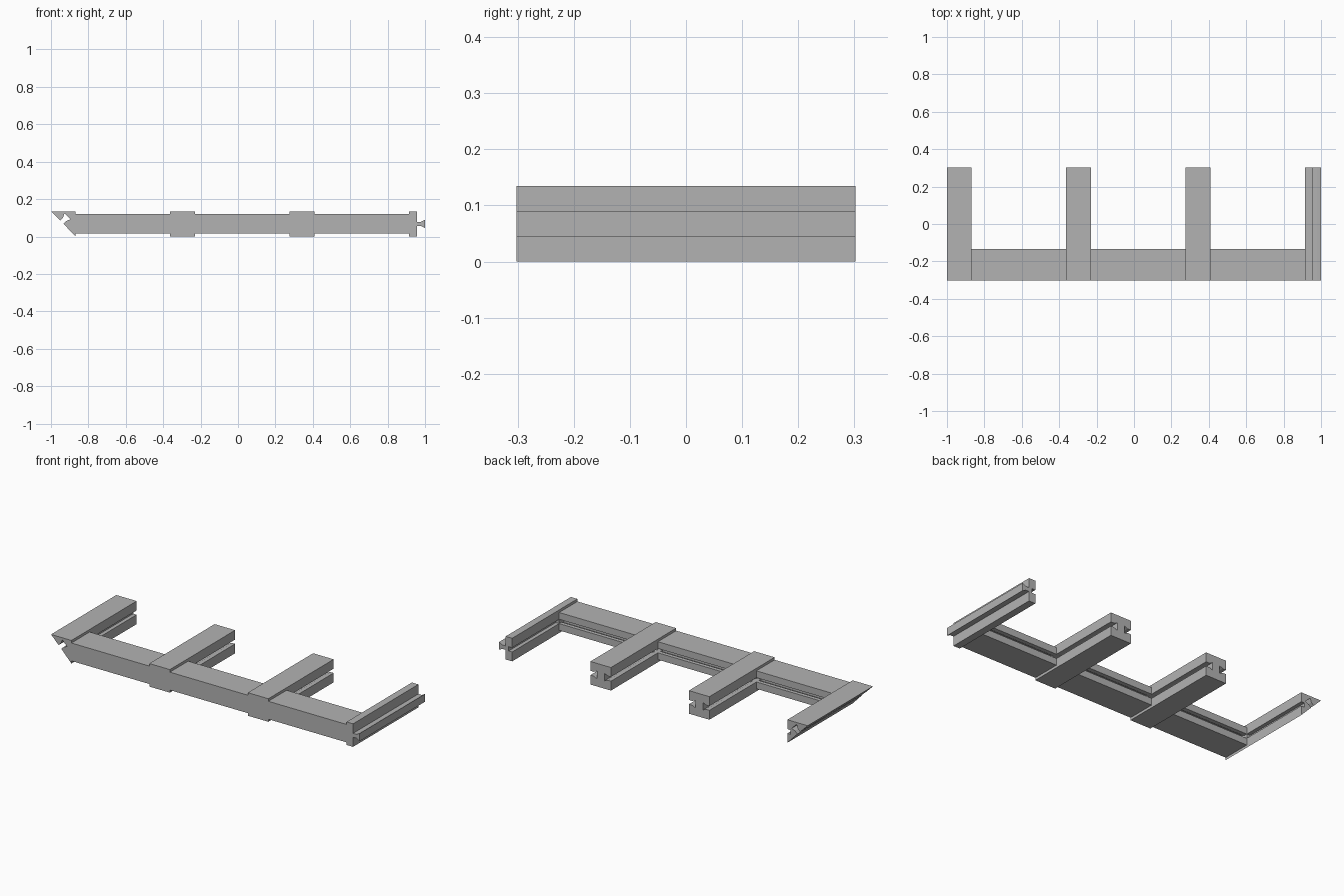
import bpy, bmesh
from mathutils import Vector

if "Cube" in bpy.data.objects:
    bpy.data.objects.remove(bpy.data.objects["Cube"], do_unlink=True)

grey = bpy.data.materials.new("plain_grey")
grey.use_nodes = True
grey.diffuse_color = (0.45, 0.45, 0.45, 1)
grey.node_tree.nodes["Principled BSDF"].inputs["Base Color"].default_value = grey.diffuse_color

HEIGHT, MID = 0.135, 0.0675
FRONT, BACK = -0.302, 0.302
BEAM_BACK = -0.133
BEAM_LOW, BEAM_TOP = 0.015, 0.12


def prism(name, outline, start, end, axis):
    """Extrude a flat outline along x or y; its second coordinate is height."""
    bm = bmesh.new()
    points = [(start, a, z) if axis == "x" else (a, start, z) for a, z in outline]
    face = bm.faces.new([bm.verts.new(p) for p in points])
    new = bmesh.ops.extrude_face_region(bm, geom=[face])["geom"]
    step = Vector((end - start, 0, 0) if axis == "x" else (0, end - start, 0))
    bmesh.ops.translate(bm, vec=step, verts=[v for v in new if isinstance(v, bmesh.types.BMVert)])
    bmesh.ops.recalc_face_normals(bm, faces=bm.faces)
    mesh = bpy.data.meshes.new(name)
    bm.to_mesh(mesh)
    bm.free()
    mesh.materials.append(grey)
    obj = bpy.data.objects.new(name, mesh)
    bpy.context.collection.objects.link(obj)
    return obj


def rect(a0, a1, z0, z1):
    return [(a0, z0), (a1, z0), (a1, z1), (a0, z1)]


def dovetail(a, z, direction, neck=0.0125, flare=0.0225):
    """Outline of a flared slot or tongue reaching out along a direction."""
    origin = Vector((a, z))
    n = Vector(direction).normalized()
    t = Vector((-n.y, n.x))
    half = [(neck, 0), (neck, 0.0215), (flare, 0.043)]
    near = [origin + t * w + n * d for w, d in half]
    far = [origin - t * w + n * d for w, d in reversed(half)]
    return [tuple(p) for p in near + far]


def slot(a, z, side):
    """Shallow straight slot cut toward one side."""
    w = 0.0125 * side
    d = a + 0.022 * side
    return [(a, z + w), (d, z + w), (d, z - w), (a, z - w)]


# Middle cross bars, slotted on both sides
for name, x0, x1 in (("right_middle_bar", -0.363, -0.23), ("left_middle_bar", 0.275, 0.408)):
    outline = ([(x0, 0), (x1, 0)] + dovetail(x1, MID, (-1, 0))
               + [(x1, HEIGHT), (x0, HEIGHT)] + dovetail(x0, MID, (1, 0)))
    prism(name, outline, FRONT, BACK, "y")

# Mitred end bar with a slot in its slanted face
INNER = -0.868
outline = ([(-1, HEIGHT)] + dovetail(-0.942, 0.077, (1, 1)) + [(INNER, 0)]
           + slot(INNER, MID, -1) + [(INNER, HEIGHT)])
prism("mitred_end_bar", outline, FRONT, BACK, "y")

# Opposite end bar carrying the tongue
x0, x1 = 0.915, 0.957
outline = ([(x0, 0), (x1, 0)] + dovetail(x1, MID, (1, 0), neck=0.0115)[::-1]
           + [(x1, HEIGHT), (x0, HEIGHT)] + slot(x0, MID, 1))
prism("tongue_end_bar", outline, FRONT, BACK, "y")

# Front beam, slotted along its back
outline = ([(FRONT, BEAM_LOW), (BEAM_BACK, BEAM_LOW)] + dovetail(BEAM_BACK, MID, (-1, 0))
           + [(BEAM_BACK, BEAM_TOP), (FRONT, BEAM_TOP)])
prism("front_beam", outline, INNER, x0, "x")

# Tenons that seat the beam in the end bars
tenon = rect(FRONT, BEAM_BACK, MID - 0.0125, MID + 0.0125)
prism("mitred_end_tenon", tenon, INNER - 0.022, INNER, "x")
prism("tongue_end_tenon", tenon, x0, x0 + 0.022, "x")
